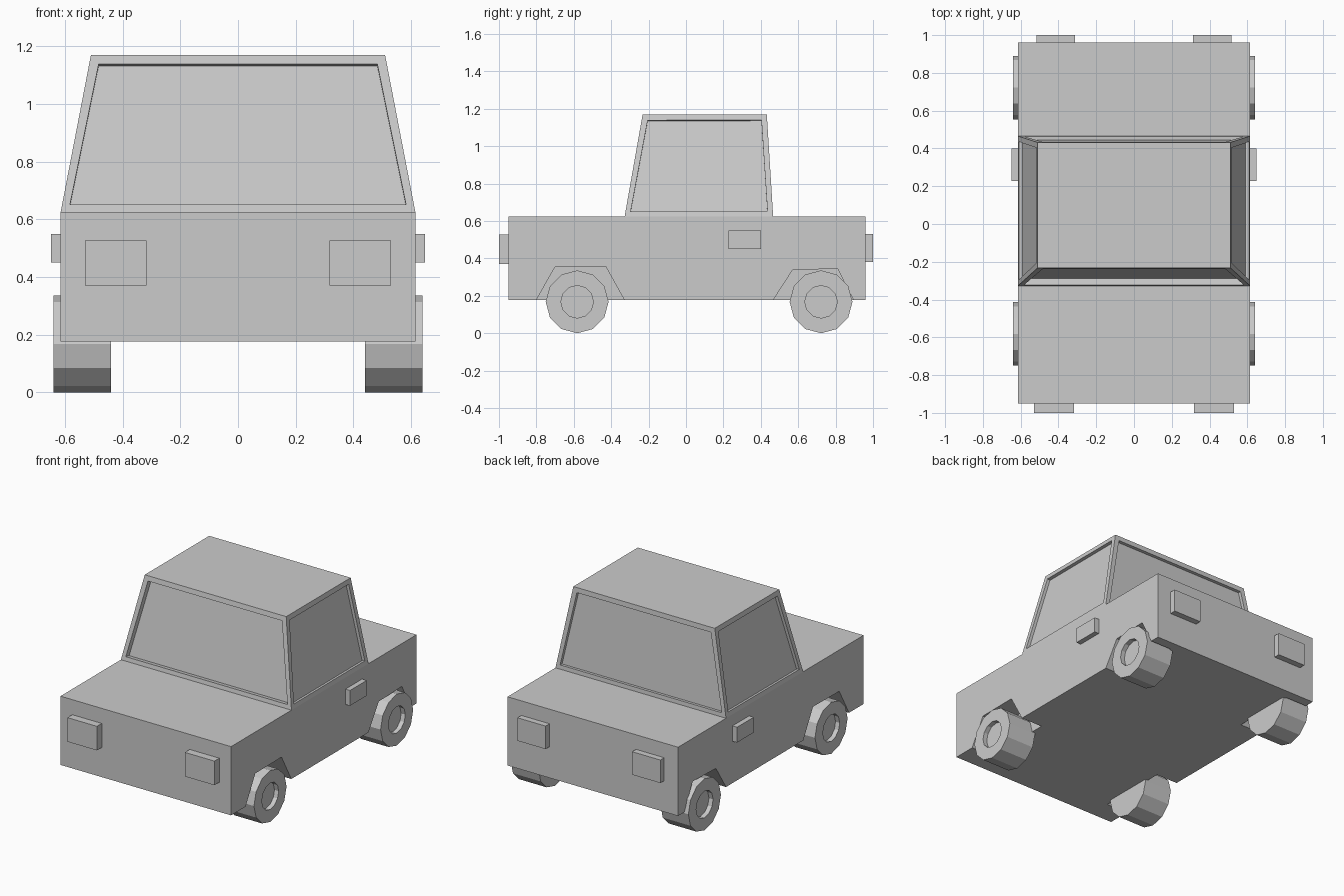
import bpy, bmesh
from math import pi
from mathutils import Matrix

if "Cube" in bpy.data.objects:
    bpy.data.objects.remove(bpy.data.objects["Cube"])


def finish(name, bm):
    bmesh.ops.recalc_face_normals(bm, faces=bm.faces)
    me = bpy.data.meshes.new(name)
    bm.to_mesh(me)
    bm.free()
    ob = bpy.data.objects.new(name, me)
    bpy.context.collection.objects.link(ob)
    return ob


def box_bm(x0, x1, y0, y1, z0, z1):
    bm = bmesh.new()
    bmesh.ops.create_cube(bm, size=1)
    for v in bm.verts:
        v.co.x = x1 if v.co.x > 0 else x0
        v.co.y = y1 if v.co.y > 0 else y0
        v.co.z = z1 if v.co.z > 0 else z0
    return bm


def prism(name, profile, x0, x1):
    """Side profile of (y, z) points extruded along x."""
    bm = bmesh.new()
    face = bm.faces.new([bm.verts.new((x0, y, z)) for y, z in profile])
    ext = bmesh.ops.extrude_face_region(bm, geom=[face])["geom"]
    for v in ext:
        if isinstance(v, bmesh.types.BMVert):
            v.co.x = x1
    return finish(name, bm)


HALF_W, FLOOR, DECK = 0.615, 0.177, 0.625

# Body with four wheel-arch pockets cut into its sides
body = finish("body", box_bm(-HALF_W, HALF_W, -0.95, 0.96, FLOOR, DECK))
arches = {
    "front": [(-0.81, 0.16), (-0.70, 0.355), (-0.43, 0.358), (-0.32, 0.16)],
    "rear": [(0.455, 0.16), (0.57, 0.338), (0.81, 0.345), (0.905, 0.16)],
}
cutters = []
for end, profile in arches.items():
    for side in (-1, 1):
        cutter = prism(end + "_arch_cutter", profile, side * 0.46, side * 0.75)
        cutter.hide_render = True
        mod = body.modifiers.new("arch", "BOOLEAN")
        mod.operation = "DIFFERENCE"
        mod.solver = "EXACT"
        mod.object = cutter
        cutters.append(cutter)
bpy.context.view_layer.objects.active = body
for mod in list(body.modifiers):
    bpy.ops.object.modifier_apply(modifier=mod.name)
for cutter in cutters:
    bpy.data.objects.remove(cutter)

# Cabin: tapered box with a recessed window in each wall
bm = box_bm(-HALF_W, HALF_W, -0.328, 0.466, DECK, 1.17)
for v in bm.verts:
    if v.co.z > 1:
        v.co.x = 0.51 if v.co.x > 0 else -0.51
        v.co.y = 0.432 if v.co.y > 0 else -0.232
bm.normal_update()
for f in [f for f in bm.faces if abs(f.normal.z) < 0.5]:
    depth = -0.035 if f.normal.y < -0.5 else -0.02
    bmesh.ops.inset_individual(bm, faces=[f], thickness=0.042, depth=0)
    bmesh.ops.inset_individual(bm, faces=[f], thickness=0, depth=depth)
under = [f for f in bm.faces if f.normal.z < -0.9 and len(f.verts) == 4
         and all(abs(v.co.z - DECK) < 1e-4 for v in f.verts)]
bmesh.ops.delete(bm, geom=under, context="FACES")
finish("cabin", bm)


# Wheels: twelve-sided drums with a sunken hub on the outer face
def wheel(name, side, y):
    r, width = 0.168, 0.2
    bm = bmesh.new()
    bmesh.ops.create_cone(bm, cap_ends=True, segments=12, radius1=r, radius2=r,
                          depth=width)
    bm.transform(Matrix.Translation((side * 0.54, y, r))
                 @ Matrix.Rotation(side * pi / 2, 4, "Y"))
    bm.normal_update()
    outer = [f for f in bm.faces if f.normal.x * side > 0.9]
    bmesh.ops.inset_individual(bm, faces=outer, thickness=0.081, depth=0)
    bmesh.ops.inset_individual(bm, faces=outer, thickness=0, depth=-0.03)
    finish(name, bm)


# Wheels, lamps and door handles on both sides
for side, label in ((-1, "left"), (1, "right")):
    wheel("front_wheel_" + label, side, -0.582)
    wheel("rear_wheel_" + label, side, 0.722)
    finish("headlight_" + label, box_bm(*sorted((side * 0.317, side * 0.53)),
                                        -1.0, -0.945, 0.37, 0.527))
    finish("tail_light_" + label, box_bm(*sorted((side * 0.312, side * 0.515)),
                                         0.955, 1.0, 0.38, 0.53))
    finish("door_handle_" + label, box_bm(*sorted((side * 0.61, side * 0.648)),
                                          0.228, 0.4, 0.45, 0.55))
